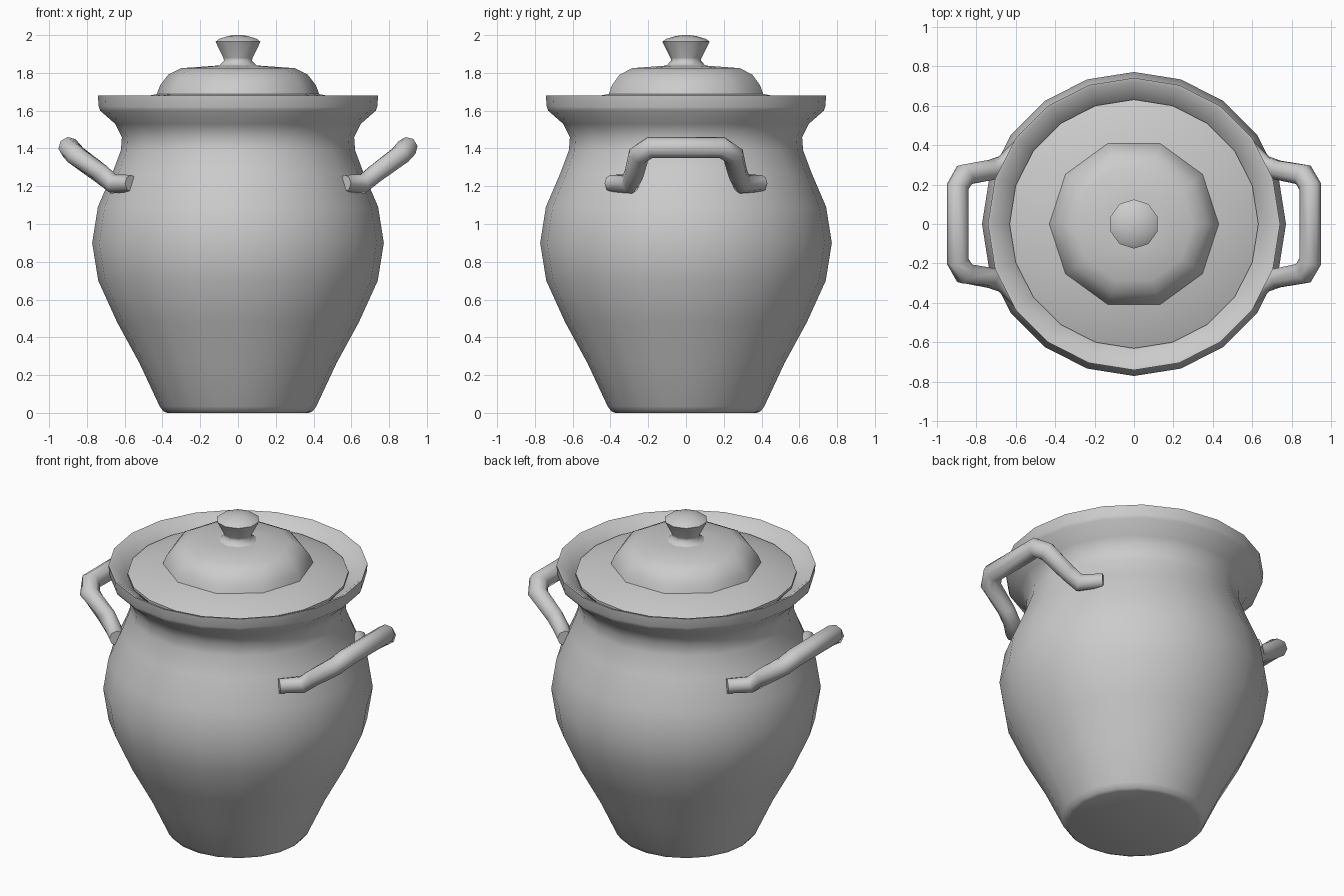
import bpy, bmesh, math
from mathutils import Vector

if "Cube" in bpy.data.objects:
    bpy.data.objects.remove(bpy.data.objects["Cube"])

SIDES = 20
clay = bpy.data.materials.new("grey_clay")
clay.diffuse_color = (0.6, 0.6, 0.6, 1)
clay.use_nodes = True
clay.node_tree.nodes["Principled BSDF"].inputs["Base Color"].default_value = clay.diffuse_color


def finish(name, bm, angle):
    """Turn a bmesh into a smooth-shaded clay object."""
    bmesh.ops.recalc_face_normals(bm, faces=bm.faces)
    mesh = bpy.data.meshes.new(name)
    bm.to_mesh(mesh)
    bm.free()
    mesh.materials.append(clay)
    ob = bpy.data.objects.new(name, mesh)
    bpy.context.collection.objects.link(ob)
    bpy.ops.object.select_all(action='DESELECT')
    ob.select_set(True)
    bpy.context.view_layer.objects.active = ob
    bpy.ops.object.shade_smooth_by_angle(angle=math.radians(angle))
    return ob


def skin(bm, rings, caps=True):
    """Join successive vertex rings with quads and close both ends."""
    n = len(rings[0])
    for a, b in zip(rings, rings[1:]):
        for i in range(n):
            j = (i + 1) % n
            bm.faces.new((a[i], a[j], b[j], b[i]))
    if caps:
        bm.faces.new(rings[0][::-1])
        bm.faces.new(rings[-1])


def lathe(name, profile, sides=SIDES, turn=0.0, angle=50, decagon_from=99):
    """Spin (radius, z) points; later rings can be flattened to ten sides."""
    bm = bmesh.new()
    rings = []
    for k, (r, z) in enumerate(profile):
        ring = []
        for i in range(sides):
            a = 2 * math.pi * i / sides + turn
            rr = r * math.cos(math.pi / 10) if k >= decagon_from and i % 2 else r
            ring.append(bm.verts.new((rr * math.cos(a), rr * math.sin(a), z)))
        rings.append(ring)
    skin(bm, rings)
    return finish(name, bm, angle)


def tube(name, path, radii, sides=8):
    """Sweep a round section along a path with mitred corners."""
    pts = [Vector(p) for p in path]
    bm = bmesh.new()
    rings = []
    up = Vector((-0.5, 0, 0.85))
    for k, p in enumerate(pts):
        d_in = (p - pts[max(k - 1, 0)]).normalized()
        d_out = (pts[min(k + 1, len(pts) - 1)] - p).normalized()
        t = (d_in + d_out).normalized()
        mitre = 1 / max(t.dot(d_out if d_out.length else d_in), 0.75)
        side = t.cross(up).normalized()
        nrm = side.cross(t).normalized()
        # widen only along the direction in which the path bends
        bend = d_out - d_in
        bend = bend.normalized() if d_in.length and d_out.length and bend.length > 1e-4 else Vector()
        ring = []
        for i in range(sides):
            a = 2 * math.pi * (i + 0.5) / sides
            o = (side * math.cos(a) + nrm * math.sin(a)) * radii[k]
            o += bend * o.dot(bend) * (mitre - 1)
            ring.append(bm.verts.new(p + o))
        rings.append(ring)
    skin(bm, rings)
    return finish(name, bm, 50)


# Pot: outer wall up to the flared rim, then inner wall down to the floor
lathe("pot_body", [
    (0.375, 0.0), (0.395, 0.008), (0.415, 0.035), (0.52, 0.26), (0.64, 0.48),
    (0.74, 0.70), (0.772, 0.90), (0.742, 1.09), (0.665, 1.27), (0.62, 1.39),
    (0.615, 1.46), (0.65, 1.53), (0.73, 1.60), (0.737, 1.62), (0.742, 1.68),
    (0.725, 1.677), (0.61, 1.595), (0.56, 1.44), (0.61, 1.26), (0.70, 0.90),
    (0.58, 0.48), (0.37, 0.07)])

# Lid: round sloping flange rising into a ten-sided dome
lathe("lid", [
    (0.60, 1.605), (0.632, 1.615), (0.632, 1.63), (0.54, 1.665), (0.43, 1.688),
    (0.412, 1.735), (0.37, 1.79), (0.30, 1.825), (0.12, 1.838)],
    decagon_from=4)

# Knob: narrow neck widening to a domed top
lathe("lid_knob", [
    (0.125, 1.83), (0.10, 1.842), (0.078, 1.865), (0.082, 1.88),
    (0.125, 1.965), (0.105, 1.98), (0.055, 1.995), (0.02, 2.0)],
    sides=10, turn=math.pi / 10, angle=60)

# Handles: one half path mirrored in y, then placed on both sides of the pot
half = [(0.565, 0.40, 1.215), (0.66, 0.30, 1.212), (0.725, 0.275, 1.265),
        (0.86, 0.25, 1.365), (0.895, 0.19, 1.405)]
half_radii = [0.045, 0.05, 0.052, 0.056, 0.056]
for label, s in (("right", 1), ("left", -1)):
    path = [(s * x, y, z) for x, y, z in half]
    path += [(x, -y, z) for x, y, z in reversed(path)]
    tube(label + "_handle", path, half_radii + half_radii[::-1])
